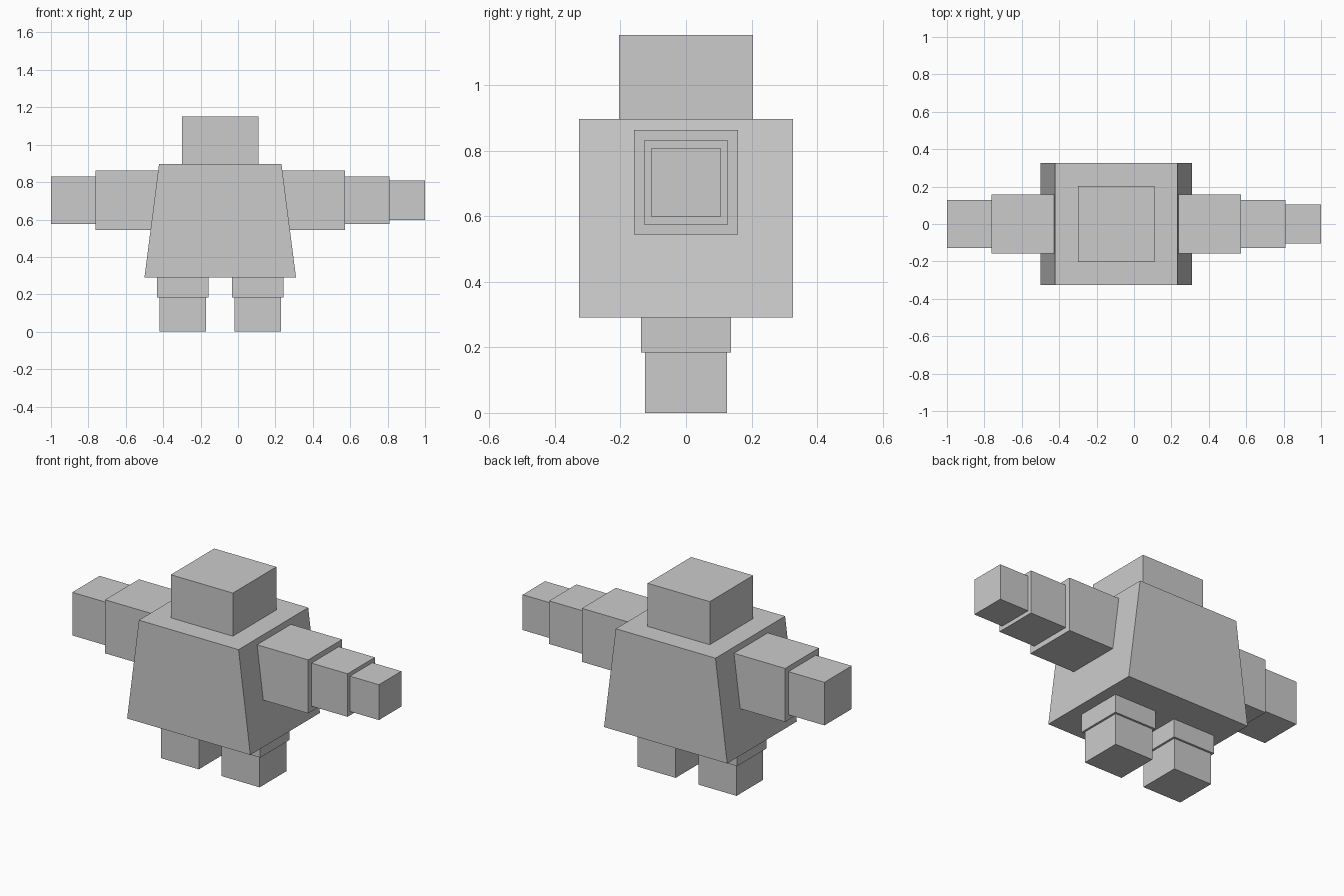
import bpy, bmesh

if "Cube" in bpy.data.objects:
    bpy.data.objects.remove(bpy.data.objects["Cube"])

CX = -0.095  # body centre line (right arm is longer than the left)


def box(name, x, y, z, taper=1.0):
    """Box from (min, max) x and z and half depth y; taper narrows the top in x."""
    bm = bmesh.new()
    bmesh.ops.create_cube(bm, size=1)
    mid, wide = (x[0] + x[1]) / 2, x[1] - x[0]
    for v in bm.verts:
        k = taper if v.co.z > 0 else 1.0
        v.co = (mid + v.co.x * wide * k, v.co.y * 2 * y,
                z[0] if v.co.z < 0 else z[1])
    mesh = bpy.data.meshes.new(name)
    bm.to_mesh(mesh)
    bm.free()
    obj = bpy.data.objects.new(name, mesh)
    bpy.context.collection.objects.link(obj)
    return obj


# torso and head
box("torso", (CX - 0.405, CX + 0.405), 0.327, (0.291, 0.896), taper=0.655 / 0.81)
box("head", (CX - 0.204, CX + 0.204), 0.204, (0.896, 1.152))

# arms: stepped segments around one axis, upper arms start inside the torso
ARM_Z = 0.703


def arm_part(name, x0, x1, half):
    box(name, (x0, x1), half, (ARM_Z - half, ARM_Z + half))


for side, s in (("left", -1), ("right", 1)):
    root, elbow, wrist = (CX + s * d for d in (0.32, 0.668, 0.905))
    arm_part(side + "_upper_arm", *sorted((root, elbow)), 0.159)
    arm_part(side + "_forearm", *sorted((elbow, wrist)), 0.128)
    # legs: wider thigh above a slightly narrower foot
    leg = CX + s * 0.2
    box(side + "_thigh", (leg - 0.137, leg + 0.137), 0.137, (0.184, 0.291))
    box(side + "_foot", (leg - 0.125, leg + 0.125), 0.125, (0, 0.184))

# only the right arm has a hand
arm_part("right_hand", CX + 0.905, 1.0, 0.105)
